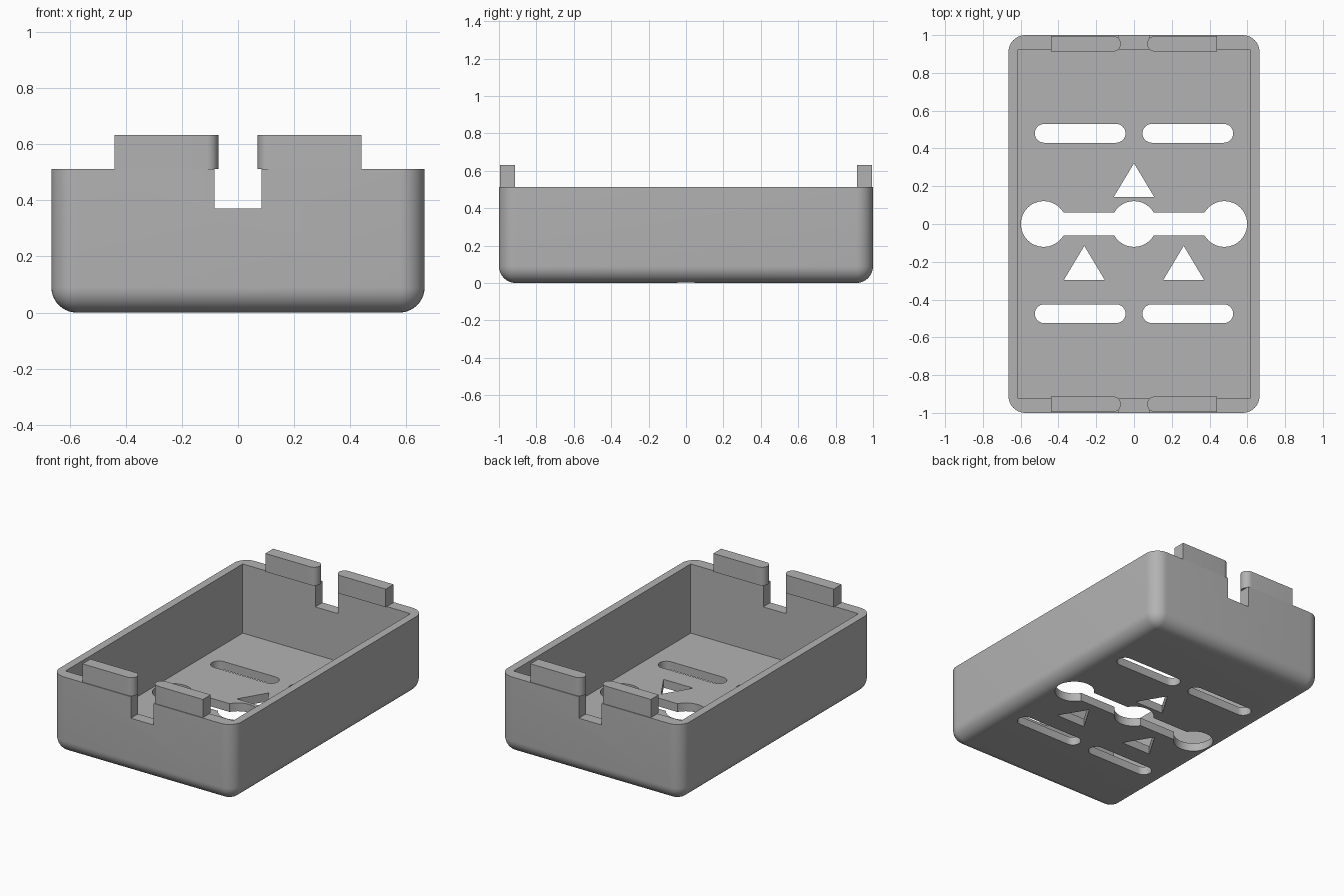
import bpy, bmesh
from math import cos, sin, pi, radians

if "Cube" in bpy.data.objects:
    bpy.data.objects.remove(bpy.data.objects["Cube"])

grey = bpy.data.materials.new("plain grey")
grey.use_nodes = True
colour = (0.45, 0.45, 0.45, 1)
grey.diffuse_color = colour
grey.node_tree.nodes["Principled BSDF"].inputs["Base Color"].default_value = colour

HX, HY, TOP, FLOOR, ROUND = 0.665, 1.0, 0.512, 0.055, 0.09


def finish(name, bm):
    bmesh.ops.recalc_face_normals(bm, faces=bm.faces)
    mesh = bpy.data.meshes.new(name)
    bm.to_mesh(mesh)
    bm.free()
    mesh.materials.append(grey)
    ob = bpy.data.objects.new(name, mesh)
    bpy.context.collection.objects.link(ob)
    return ob


def prism(name, outline, z0, z1):
    bm = bmesh.new()
    face = bm.faces.new([bm.verts.new((x, y, z0)) for x, y in outline])
    ext = bmesh.ops.extrude_face_region(bm, geom=[face])
    for v in ext["geom"]:
        if isinstance(v, bmesh.types.BMVert):
            v.co.z = z1
    return finish(name, bm)


def arc(cx, cy, r, a0, a1, n=16):
    return [(cx + r * cos(radians(a0 + (a1 - a0) * i / n)),
             cy + r * sin(radians(a0 + (a1 - a0) * i / n))) for i in range(n + 1)]


def rect(x0, x1, y0, y1):
    return [(x0, y0), (x1, y0), (x1, y1), (x0, y1)]


def smooth(ob):
    bpy.ops.object.select_all(action="DESELECT")
    ob.select_set(True)
    bpy.context.view_layer.objects.active = ob
    bpy.ops.object.shade_smooth_by_angle(angle=radians(30))


# Tray body: a block with rounded corners and a rounded underside
bm = bmesh.new()
bmesh.ops.create_cube(bm, size=1)
for v in bm.verts:
    v.co = (v.co.x * 2 * HX, v.co.y * 2 * HY, (v.co.z + 0.5) * TOP)
edges = [e for e in bm.edges if min(v.co.z for v in e.verts) < 0.01]
bmesh.ops.bevel(bm, geom=edges, offset=ROUND, segments=10, profile=0.5, affect="EDGES")
tray = finish("tray", bm)

# Cavity and the cable notches in both end walls
cutters = [prism("cavity", rect(-0.613, 0.613, -0.925, 0.925), FLOOR, 1)]
for s in (-1, 1):
    cutters.append(prism("notch", rect(-0.083, 0.083, s - 0.2, s + 0.2), 0.37, 1))

# Vent slots in the floor
z0, z1 = -0.1, 0.15
for x in (-0.285, 0.285):
    for y in (-0.475, 0.48):
        pill = arc(x + 0.19, y, 0.05, -90, 90) + arc(x - 0.19, y, 0.05, 90, 270)
        cutters.append(prism("vent_slot", pill, z0, z1))

# Three round holes joined by a channel
for x in (-0.478, 0, 0.478):
    cutters.append(prism("round_hole", arc(x, 0, 0.121, 0, 360, 48)[:-1], z0, z1))
cutters.append(prism("channel", rect(-0.45, 0.45, -0.061, 0.062), z0 - 0.02, z1 + 0.02))

# Triangular vents
for x, y in ((0, 0.142), (-0.263, -0.296), (0.263, -0.296)):
    tri = [(x - 0.108, y), (x + 0.108, y), (x, y + 0.18)]
    cutters.append(prism("triangle_vent", tri, z0, z1))

# Cut everything out of the body
for c in cutters:
    mod = tray.modifiers.new("cut", "BOOLEAN")
    mod.operation, mod.solver, mod.object = "DIFFERENCE", "EXACT", c
bpy.context.view_layer.update()
cut = tray.evaluated_get(bpy.context.evaluated_depsgraph_get())
new_mesh = bpy.data.meshes.new_from_object(cut)
tray.modifiers.clear()
tray.data = new_mesh
for c in cutters:
    bpy.data.objects.remove(c)
smooth(tray)

# Tabs on the end walls, rounded on the end beside the notch
for end, y in (("front", -0.954), ("back", 0.954)):
    for side, s in (("left", 1), ("right", -1)):
        h = 0.041
        outline = [(0.44, y - h), (0.44, y + h)] + arc(0.07 + h, y, h, 90, 270)
        tab = prism(f"{end}_{side}_tab", [(s * px, py) for px, py in outline], TOP, 0.632)
        smooth(tab)
